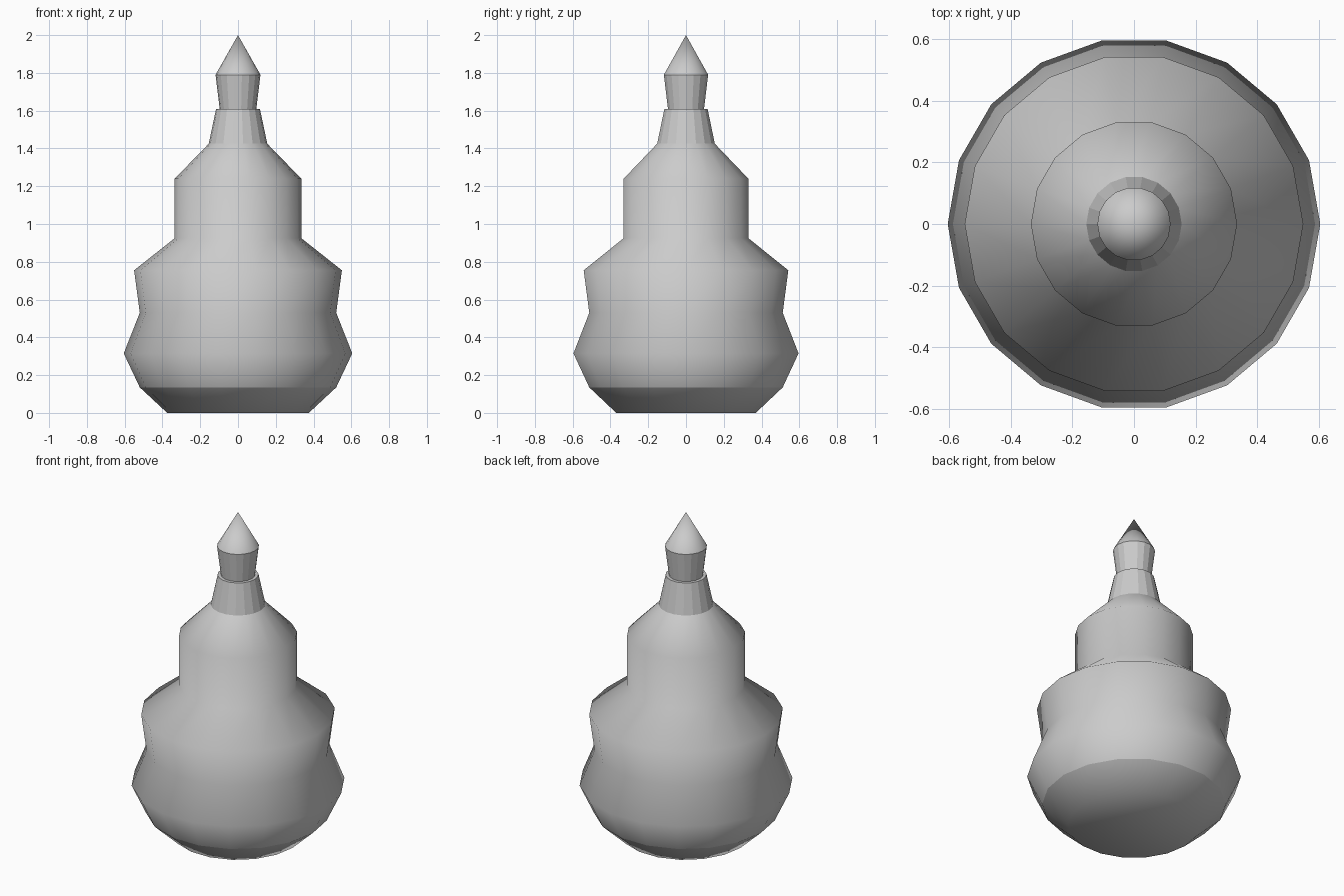
import bpy, bmesh
from math import cos, sin, tau

if "Cube" in bpy.data.objects:
    bpy.data.objects.remove(bpy.data.objects["Cube"])

SIDES = 18


def lathe(name, profile, smooth=True, cap_bottom=False):
    """Revolve (radius, z) points around z; radius 0 makes a single tip point."""
    bm = bmesh.new()
    rings = []
    for r, z in profile:
        n = SIDES if r > 0 else 1
        rings.append([bm.verts.new((r * cos(tau * i / SIDES), r * sin(tau * i / SIDES), z))
                      for i in range(n)])
    for a, b in zip(rings, rings[1:]):
        for i in range(SIDES):
            j = (i + 1) % SIDES
            if len(b) == 1:
                bm.faces.new((a[i], a[j], b[0]))
            else:
                bm.faces.new((a[i], a[j], b[j], b[i]))
    if cap_bottom:
        bm.faces.new(rings[0][::-1])
    for f in bm.faces:
        f.smooth = smooth
    mesh = bpy.data.meshes.new(name)
    bm.to_mesh(mesh)
    bm.free()
    obj = bpy.data.objects.new(name, mesh)
    bpy.context.collection.objects.link(obj)
    return obj


# Chamfered foot with closed underside
lathe("base", [(0.375, 0), (0.52, 0.135)], cap_bottom=True)

# Bulging lower body, waist, shoulder and upper drum
lathe("body", [(0.52, 0.135), (0.605, 0.315), (0.52, 0.53), (0.55, 0.755),
               (0.335, 0.925), (0.335, 1.24), (0.155, 1.425)])

# Faceted neck with its narrow top ledge
lathe("neck", [(0.155, 1.425), (0.116, 1.61), (0.097, 1.61)], smooth=False)

# Flared collar
lathe("collar", [(0.097, 1.61), (0.119, 1.79)], smooth=False)

# Pointed tip
lathe("tip", [(0.119, 1.79), (0, 2.0)])
